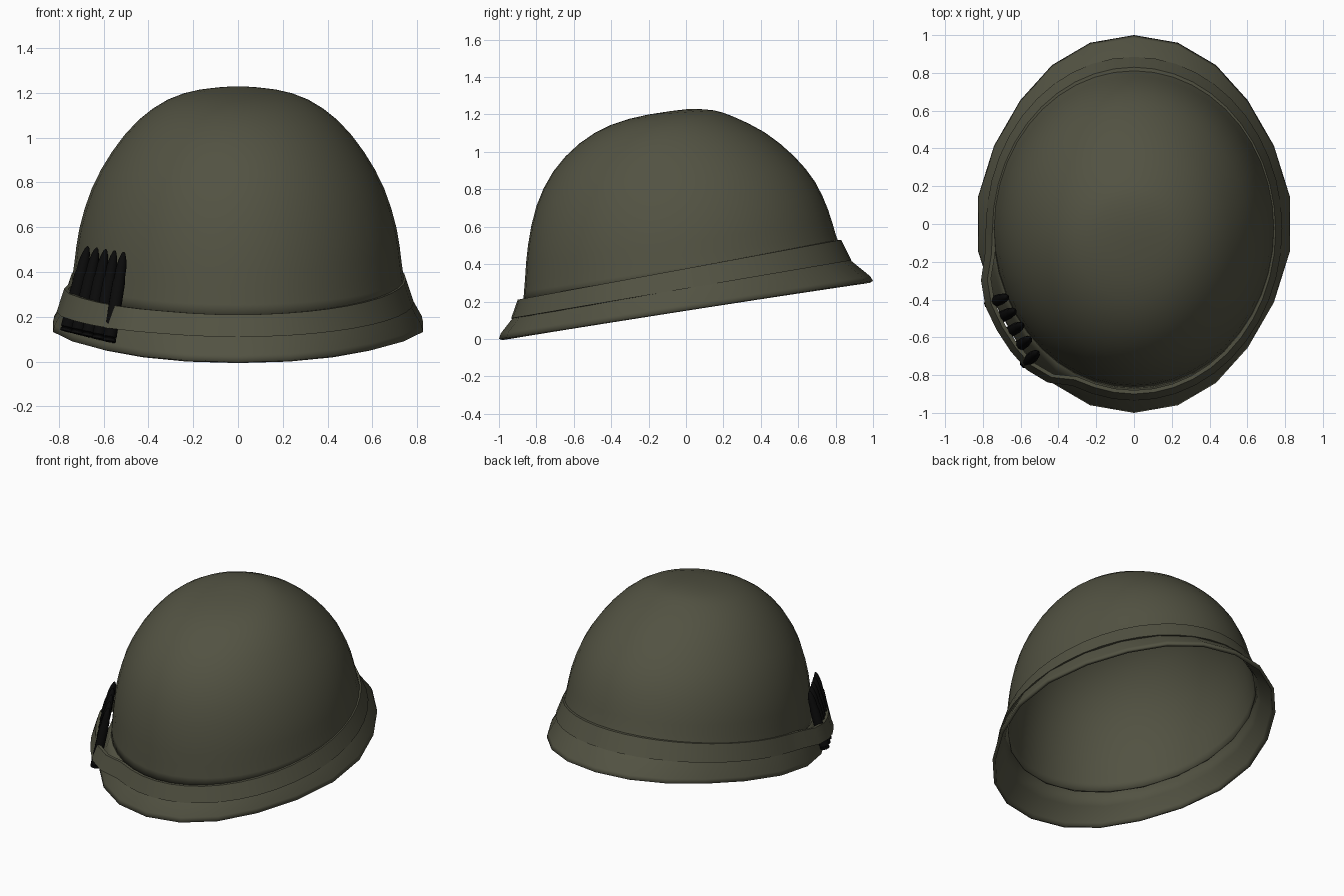
import bpy, bmesh
from math import sin, cos, pi, radians
from mathutils import Vector

if "Cube" in bpy.data.objects:
    bpy.data.objects.remove(bpy.data.objects["Cube"])


def material(name, rgb):
    m = bpy.data.materials.new(name)
    m.use_nodes = True
    m.diffuse_color = (*rgb, 1)
    bsdf = m.node_tree.nodes["Principled BSDF"]
    bsdf.inputs["Base Color"].default_value = (*rgb, 1)
    bsdf.inputs["Roughness"].default_value = 0.8
    return m


olive = material("olive drab", (0.085, 0.085, 0.055))
black = material("gunmetal black", (0.003, 0.003, 0.003))


def finish(bm, name, mat, angle=40):
    mesh = bpy.data.meshes.new(name)
    bm.to_mesh(mesh)
    bm.free()
    mesh.materials.append(mat)
    obj = bpy.data.objects.new(name, mesh)
    bpy.context.collection.objects.link(obj)
    bpy.ops.object.select_all(action="DESELECT")
    obj.select_set(True)
    bpy.context.view_layer.objects.active = obj
    bpy.ops.object.shade_smooth_by_angle(angle=radians(angle))
    return obj


def add_wall(obj):
    wall = obj.modifiers.new("wall", "SOLIDIFY")
    wall.thickness = 0.02
    wall.offset = -1


def ring(bm, spec, segments, push=lambda t: 0, narrow=0):
    """Tilted oval: front y and z, back y and z, half width."""
    yf, zf, yb, zb, w = spec
    verts = []
    for i in range(segments):
        t = 2 * pi * i / segments
        k = (1 - cos(t)) / 2
        x = -w * sin(t) * (1 - narrow * sin(2 * t) ** 2)
        p = Vector((x, yf + (yb - yf) * k, zf + (zb - zf) * k))
        p += Vector((-sin(t), -cos(t), 0)) * push(t)
        verts.append(bm.verts.new(p))
    return verts


def bridge(bm, low, high):
    n = len(low)
    for i in range(n):
        j = (i + 1) % n
        bm.faces.new((low[i], high[i], high[j], low[j]))


def smooth_rings(specs):
    """Add a curved in-between ring to every gap."""
    out = [specs[0]]
    for i in range(len(specs) - 1):
        p, a = specs[max(i - 1, 0)], specs[i]
        b, q = specs[i + 1], specs[min(i + 2, len(specs) - 1)]
        out.append([(9 * (s + t) - r - u) / 16 for r, s, t, u in zip(p, a, b, q)])
        out.append(b)
    return out


# Flared brim, faceted around its edge
brim_rings = [
    (-1.0, 0.0, 1.0, 0.31, 0.838),
    (-0.99, 0.03, 0.985, 0.335, 0.832),
    (-0.92, 0.12, 0.88, 0.42, 0.78),
    (-0.87, 0.2, 0.83, 0.48, 0.748),
]
bm = bmesh.new()
loops = [ring(bm, r, 22, narrow=n) for r, n in zip(brim_rings, (0.05, 0.05, 0.02, 0))]
for low, high in zip(loops, loops[1:]):
    bridge(bm, low, high)
add_wall(finish(bm, "helmet_brim", olive, 60))

# Domed shell rising from the brim to the crown
dome_rings = [
    (-0.87, 0.2, 0.83, 0.48, 0.745),
    (-0.86, 0.33, 0.8, 0.56, 0.73),
    (-0.845, 0.5, 0.76, 0.69, 0.708),
    (-0.8, 0.71, 0.69, 0.84, 0.652),
    (-0.71, 0.895, 0.575, 0.98, 0.562),
    (-0.57, 1.045, 0.42, 1.105, 0.448),
    (-0.4, 1.145, 0.25, 1.19, 0.315),
    (-0.2, 1.2, 0.15, 1.222, 0.18),
    (0.0, 1.228, 0.06, 1.229, 0.03),
]
bm = bmesh.new()
loops = [ring(bm, r, 44) for r in smooth_rings(dome_rings)]
for low, high in zip(loops, loops[1:]):
    bridge(bm, low, high)
bm.faces.new(loops[-1][::-1])
add_wall(finish(bm, "helmet_dome", olive, 60))


# Elastic band, stretched outward where it holds the cartridges
def bulge(t):
    d = t * 180 / pi
    return 0.08 * max(0, min(1, (d - 24) / 12, (84 - d) / 14))


band_rings = [
    (-0.935, 0.11, 0.885, 0.42, 0.785),
    (-0.9, 0.21, 0.83, 0.53, 0.75),
    (-0.88, 0.21, 0.81, 0.53, 0.73),
    (-0.91, 0.11, 0.86, 0.42, 0.76),
]
bm = bmesh.new()
loops = [ring(bm, r, 44, bulge) for r in band_rings]
for a, b in zip(loops, loops[1:] + loops[:1]):
    bridge(bm, a, b)
finish(bm, "helmet_band", olive)


# Cartridges: case, neck and rounded bullet as one turned profile
profile = [(0, 0.03), (0.03, 0.03), (0.04, 0.025), (0.05, 0.031), (0.66, 0.029),
           (0.7, 0.025), (0.82, 0.024), (0.92, 0.017), (0.98, 0.009), (1, 0.003)]


def cartridge(name, base, tip):
    bm = bmesh.new()
    axis = tip - base
    turn = axis.to_track_quat("Z", "Y")
    n = 10
    loops = []
    for h, r in profile:
        loops.append([bm.verts.new(base + axis * h + turn @ Vector(
            (r * cos(2 * pi * i / n), -r * sin(2 * pi * i / n), 0))) for i in range(n)])
    for low, high in zip(loops, loops[1:]):
        bridge(bm, low, high)
    bm.faces.new(loops[0])
    bm.faces.new(loops[-1][::-1])
    finish(bm, name, black)


base_a, base_b = Vector((-0.765, -0.42, 0.135)), Vector((-0.575, -0.735, 0.09))
tip_a, tip_b = Vector((-0.67, -0.385, 0.515)), Vector((-0.51, -0.68, 0.49))
for i in range(5):
    f = i / 4
    cartridge(f"cartridge_{i + 1}", base_a.lerp(base_b, f), tip_a.lerp(tip_b, f))
